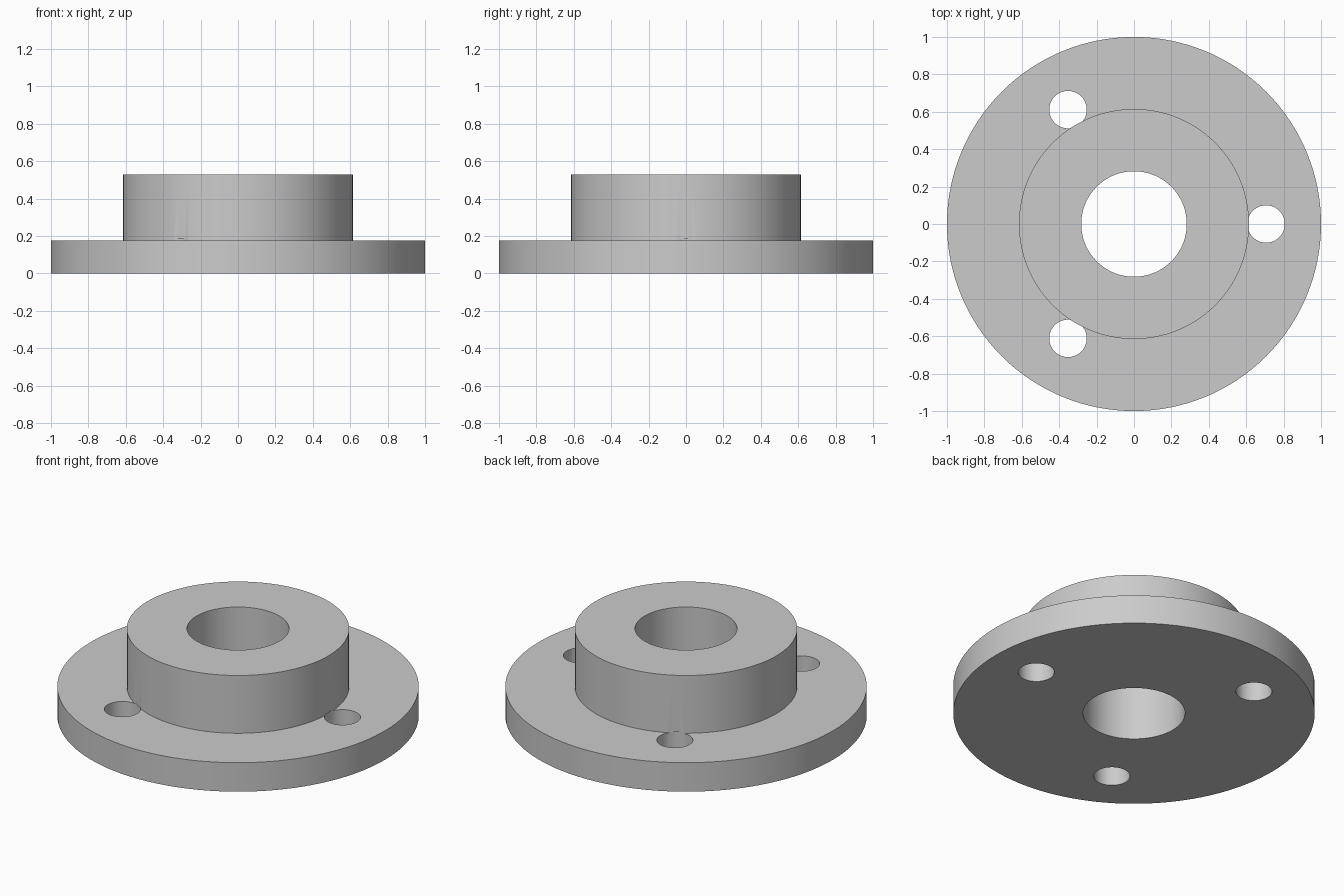
import bpy, bmesh
from math import cos, sin, tau, radians
from mathutils import Matrix, Vector

cube = bpy.data.objects.get("Cube")
if cube:
    bpy.data.objects.remove(cube, do_unlink=True)

# Main dimensions
FLANGE_R, HUB_R, BORE_R = 1.0, 0.615, 0.282
FLANGE_H, TOTAL_H = 0.177, 0.53
HOLE_R, HOLE_CIRCLE, HOLE_COUNT = 0.1, 0.706, 3
SIDES = 128

steel = bpy.data.materials.new("light_grey_metal")
steel.use_nodes = True
grey = (0.6, 0.6, 0.6, 1)
steel.diffuse_color = grey
steel.node_tree.nodes["Principled BSDF"].inputs["Base Color"].default_value = grey


def add_object(name, bm):
    bmesh.ops.recalc_face_normals(bm, faces=bm.faces)
    mesh = bpy.data.meshes.new(name)
    bm.to_mesh(mesh)
    bm.free()
    mesh.materials.append(steel)
    obj = bpy.data.objects.new(name, mesh)
    bpy.context.collection.objects.link(obj)
    return obj


# Flange, hub and bore turned from one closed profile
profile = [(BORE_R, 0), (FLANGE_R, 0), (FLANGE_R, FLANGE_H),
           (HUB_R, FLANGE_H), (HUB_R, TOTAL_H), (BORE_R, TOTAL_H)]
bm = bmesh.new()
rings = [[bm.verts.new((r * cos(tau * i / SIDES), r * sin(tau * i / SIDES), z))
          for i in range(SIDES)] for r, z in profile]
for k, ring in enumerate(rings):
    following = rings[(k + 1) % len(rings)]
    for i in range(SIDES):
        j = (i + 1) % SIDES
        bm.faces.new((ring[i], ring[j], following[j], following[i]))
body = add_object("flanged_hub", bm)

# Bolt hole cutters, reaching just above the flange to nick the hub
bm = bmesh.new()
bottom, top = -0.1, FLANGE_H + 0.006
for k in range(HOLE_COUNT):
    angle = tau * k / HOLE_COUNT
    centre = Vector((HOLE_CIRCLE * cos(angle), HOLE_CIRCLE * sin(angle), (bottom + top) / 2))
    bmesh.ops.create_cone(bm, cap_ends=True, segments=64, radius1=HOLE_R, radius2=HOLE_R,
                          depth=top - bottom, matrix=Matrix.Translation(centre))
cutter = add_object("bolt_hole_cutter", bm)
cutter.hide_render = True
cutter.hide_set(True)

cut = body.modifiers.new("bolt_holes", "BOOLEAN")
cut.operation = "DIFFERENCE"
cut.solver = "EXACT"
cut.object = cutter

# Apply the cut, then smooth the round walls and keep rims sharp
bpy.ops.object.select_all(action="DESELECT")
body.select_set(True)
bpy.context.view_layer.objects.active = body
bpy.ops.object.modifier_apply(modifier=cut.name)
bpy.data.objects.remove(cutter, do_unlink=True)
bpy.ops.object.shade_smooth_by_angle(angle=radians(30))
